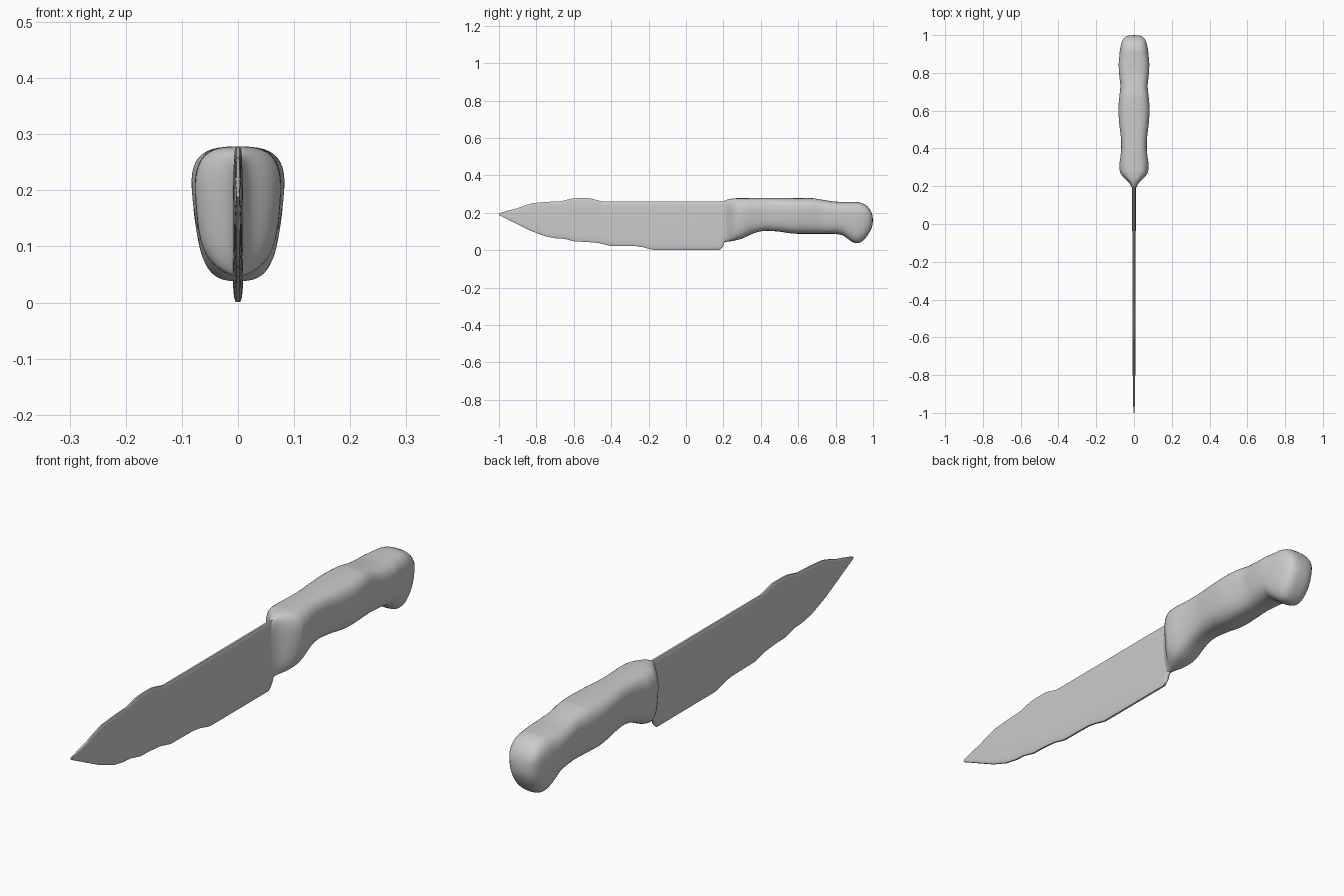
import bpy, bmesh, math

cube = bpy.data.objects.get("Cube")
if cube:
    bpy.data.objects.remove(cube, do_unlink=True)

grey = bpy.data.materials.new("plain grey")
grey.use_nodes = True
grey.diffuse_color = (0.6, 0.6, 0.6, 1)
grey.node_tree.nodes["Principled BSDF"].inputs["Base Color"].default_value = (0.6, 0.6, 0.6, 1)


def sample(points, y):
    """Read a value off a (y, value) profile."""
    for (y0, v0), (y1, v1) in zip(points, points[1:]):
        if y <= y1:
            return v0 + (v1 - v0) * max(0, y - y0) / (y1 - y0)
    return points[-1][1]


def loft(name, bottom, top, half, sides, power, smooth_levels, angle, belly=0):
    """Skin rounded-rectangle rings along y between the bottom, top and width profiles."""
    stations = sorted({y for prof in (bottom, top, half) for y, _ in prof})
    bm = bmesh.new()
    rings = []
    for y in stations:
        lo, hi, w = (sample(p, y) for p in (bottom, top, half))
        ring = []
        for i in range(sides):
            a = math.tau * (i + 0.5) / sides
            c, s = (math.copysign(abs(f(a)) ** (2 / power), f(a)) for f in (math.cos, math.sin))
            x = w * c * (1 + belly * s)
            ring.append(bm.verts.new((x, y, (lo + hi) / 2 + (hi - lo) / 2 * s)))
        rings.append(ring)
    for a, b in zip(rings, rings[1:]):
        for i in range(sides):
            j = (i + 1) % sides
            bm.faces.new((a[i], a[j], b[j], b[i]))
    bm.faces.new(rings[0])
    bm.faces.new(rings[-1])
    bmesh.ops.recalc_face_normals(bm, faces=bm.faces)
    mesh = bpy.data.meshes.new(name)
    bm.to_mesh(mesh)
    bm.free()
    obj = bpy.data.objects.new(name, mesh)
    bpy.context.collection.objects.link(obj)
    mesh.materials.append(grey)
    if smooth_levels:
        mod = obj.modifiers.new("Soften", "SUBSURF")
        mod.levels = mod.render_levels = smooth_levels
    bpy.ops.object.select_all(action="DESELECT")
    obj.select_set(True)
    bpy.context.view_layer.objects.active = obj
    bpy.ops.object.shade_smooth_by_angle(angle=math.radians(angle))
    return obj


# Blade: thin, with a stepped cutting edge and a raised step on the spine
loft("blade",
     bottom=[(-1, .188), (-.91, .143), (-.83, .103), (-.75, .073), (-.69, .062), (-.65, .06),
             (-.59, .045), (-.54, .044), (-.47, .038), (-.41, .023), (-.27, .021), (-.23, .015),
             (-.19, .004), (-.17, 0), (.18, 0), (.195, .015), (.205, .04), (.25, .06)],
     top=[(-1, .197), (-.95, .212), (-.9, .225), (-.86, .24), (-.82, .252), (-.74, .259),
          (-.67, .262), (-.61, .277), (-.58, .279), (-.52, .279), (-.49, .272), (-.45, .262), (.25, .262)],
     half=[(-1, .003), (-.9, .006), (-.6, .008), (.25, .01)],
     sides=20, power=4, smooth_levels=0, angle=50)

# Handle: flares from the blade, dips under the fingers and ends in a hooked butt
loft("handle",
     bottom=[(.17, .06), (.2, .042), (.25, .048), (.3, .06), (.34, .08), (.38, .098), (.43, .104),
             (.5, .099), (.57, .087), (.8, .087), (.84, .08), (.87, .055), (.9, .036), (.93, .038),
             (.96, .06), (.985, .1), (1, .135)],
     top=[(.17, .25), (.2, .262), (.23, .275), (.27, .279), (.68, .279), (.75, .267), (.8, .259),
          (.92, .258), (.96, .247), (.985, .22), (1, .185)],
     half=[(.17, .007), (.2, .012), (.22, .027), (.25, .06), (.28, .075), (.32, .076), (.38, .067),
           (.45, .067), (.53, .077), (.61, .083), (.67, .077), (.73, .07), (.8, .079), (.85, .08),
           (.92, .074), (.96, .066), (.985, .055), (1, .035)],
     sides=24, power=3, smooth_levels=1, angle=60, belly=.12)
